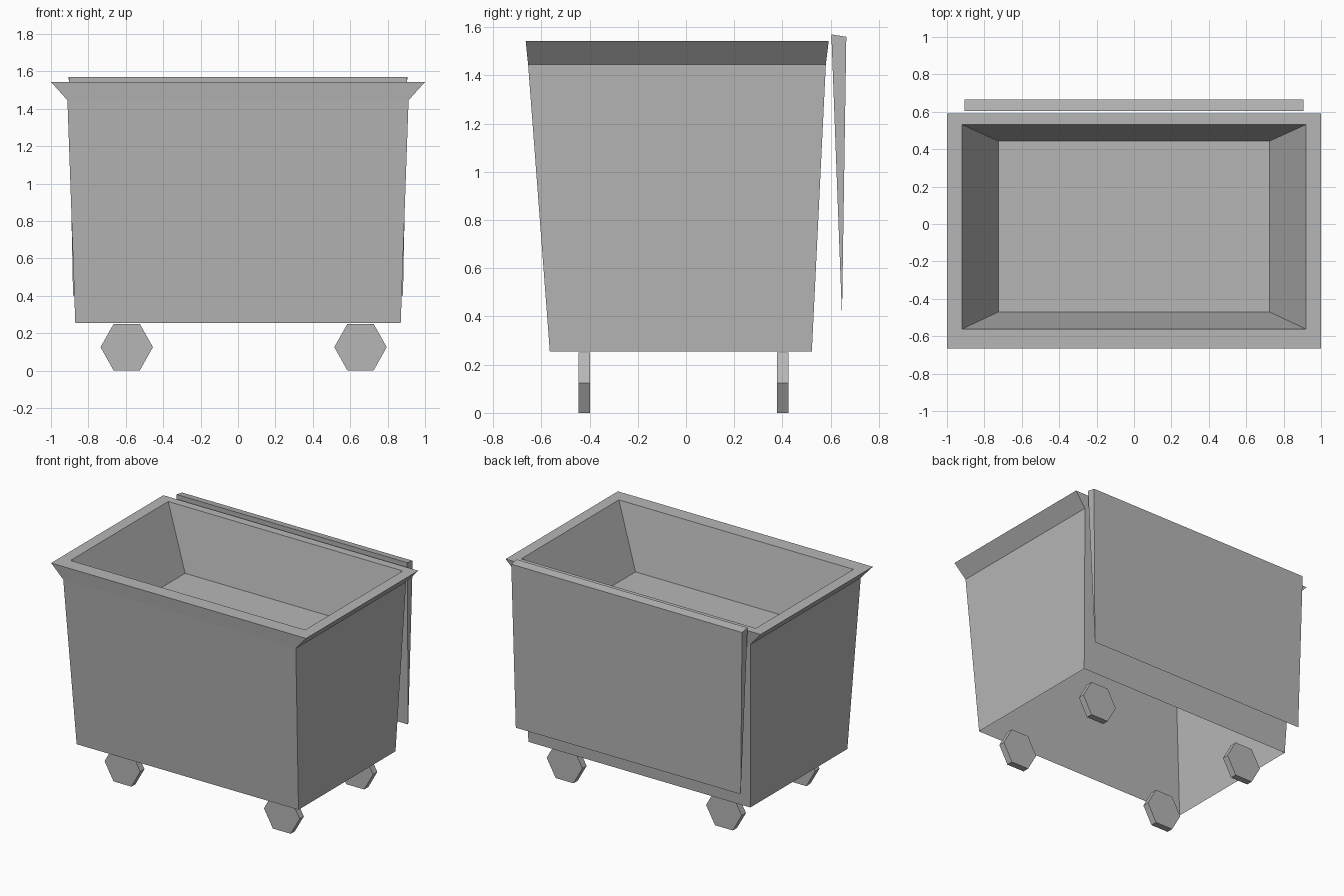
import bpy, bmesh
from math import cos, sin, pi

cube = bpy.data.objects.get("Cube")
if cube:
    bpy.data.objects.remove(cube, do_unlink=True)

grey = bpy.data.materials.new("plain_grey")
grey.use_nodes = True
colour = (0.47, 0.47, 0.47, 1)
grey.diffuse_color = colour
for node in grey.node_tree.nodes:
    if node.type == "BSDF_PRINCIPLED":
        node.inputs["Base Color"].default_value = colour


def loft(name, rings, cap_start=True, cap_end=True):
    """Join successive rings of points with flat quads."""
    bm = bmesh.new()
    loops = [[bm.verts.new(p) for p in ring] for ring in rings]
    for low, high in zip(loops, loops[1:]):
        n = len(low)
        for i in range(n):
            j = (i + 1) % n
            bm.faces.new((low[i], low[j], high[j], high[i]))
    if cap_start:
        bm.faces.new(loops[0][::-1])
    if cap_end:
        bm.faces.new(loops[-1])
    if cap_start and cap_end:
        bmesh.ops.recalc_face_normals(bm, faces=bm.faces)
    mesh = bpy.data.meshes.new(name)
    bm.to_mesh(mesh)
    bm.free()
    mesh.materials.append(grey)
    obj = bpy.data.objects.new(name, mesh)
    bpy.context.collection.objects.link(obj)
    return obj


def rect(half_x, front, back, z):
    return [(-half_x, front, z), (half_x, front, z),
            (half_x, back, z), (-half_x, back, z)]


# Tapered shell, open underneath, flared rim and sunken tray
loft("bin_body", [
    rect(0.87, -0.565, 0.522, 0.255),
    rect(0.912, -0.655, 0.58, 1.445),
    rect(1.0, -0.665, 0.592, 1.543),
    rect(0.92, -0.562, 0.532, 1.543),
    rect(0.725, -0.47, 0.443, 1.12),
], cap_start=False)

# Wedge-shaped lid hanging behind the body
lid_profile = [(0.905, 0.603, 1.57), (0.905, 0.665, 1.56), (0.882, 0.647, 0.4)]
loft("hanging_lid", [[(s * x, y, z) for x, y, z in lid_profile] for s in (-1, 1)])


# Six-sided wheels
def hexagon(cx, y):
    return [(cx + 0.14 * cos(i * pi / 3), y, 0.125 + 0.144 * sin(i * pi / 3))
            for i in range(6)]


for side, cx in (("right", -0.595), ("left", 0.655)):
    for end, y in (("front", -0.445), ("back", 0.378)):
        loft(f"{end}_{side}_wheel", [hexagon(cx, y), hexagon(cx, y + 0.047)])
